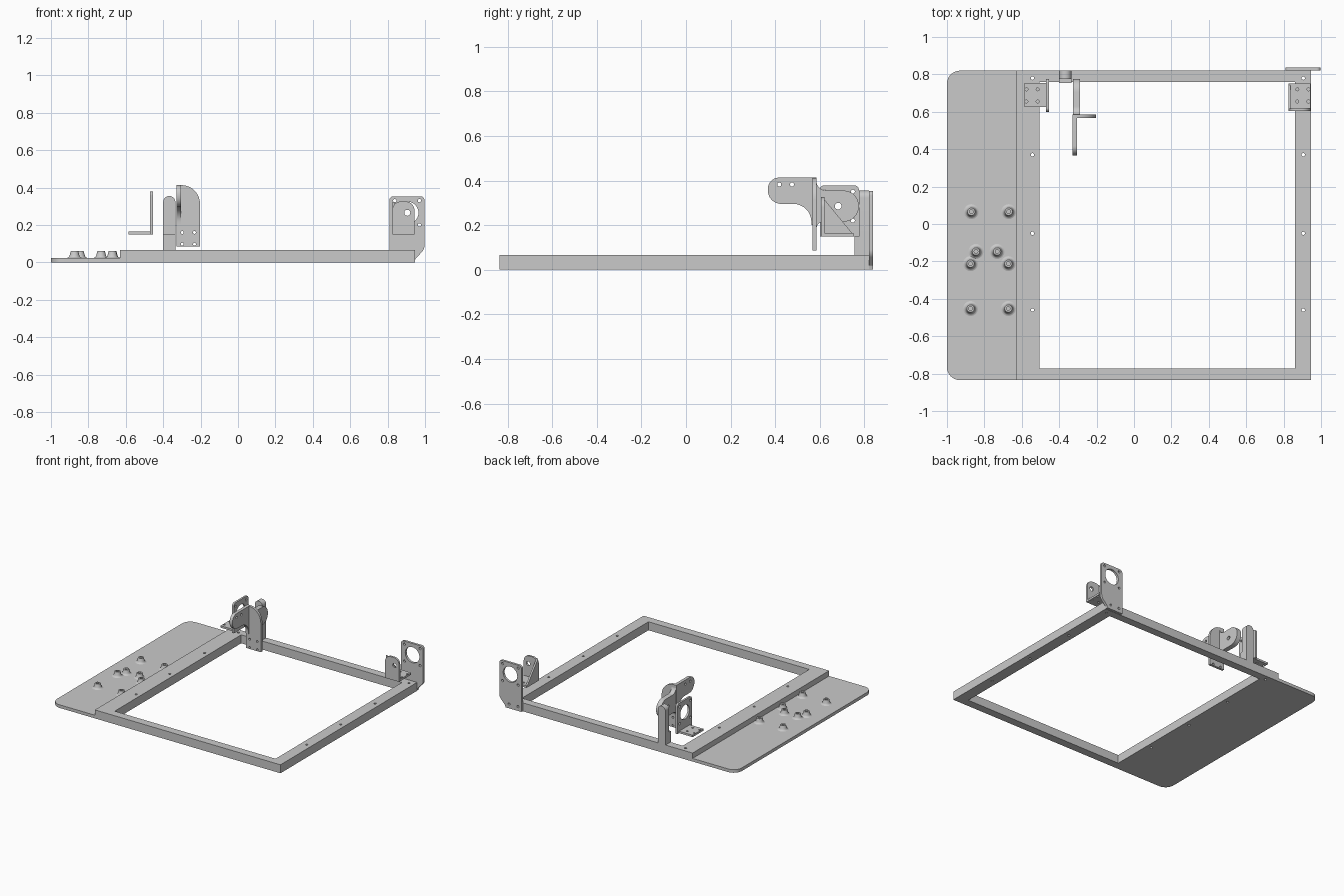
import bpy, bmesh, math
from mathutils import Vector, Matrix

if "Cube" in bpy.data.objects:
    bpy.data.objects.remove(bpy.data.objects["Cube"], do_unlink=True)

grey = bpy.data.materials.new("light_grey")
grey.use_nodes = True
COLOUR = (0.59, 0.59, 0.59, 1)
grey.diffuse_color = COLOUR
grey.node_tree.nodes["Principled BSDF"].inputs["Base Color"].default_value = COLOUR

# Local (u, v, depth) axes as world columns for each drawing plane
PLANES = {
    "xy": Matrix(((1, 0, 0), (0, 1, 0), (0, 0, 1))),
    "xz": Matrix(((1, 0, 0), (0, 0, 1), (0, 1, 0))),
    "yz": Matrix(((0, 0, 1), (1, 0, 0), (0, 1, 0))),
}


def add_object(name, mesh):
    obj = bpy.data.objects.new(name, mesh)
    bpy.context.collection.objects.link(obj)
    return obj


def finish(bm, name):
    bmesh.ops.remove_doubles(bm, verts=bm.verts, dist=0.00005)
    bmesh.ops.recalc_face_normals(bm, faces=bm.faces)
    mesh = bpy.data.meshes.new(name)
    bm.to_mesh(mesh)
    bm.free()
    mesh.materials.append(grey)
    for face in mesh.polygons:
        face.use_smooth = True
    mesh.set_sharp_from_angle(angle=math.radians(32))
    return mesh


def rounded(corners, steps=8):
    """Polygon from (u, v) or (u, v, radius) corners."""
    pts = [Vector((c[0], c[1], 0)) for c in corners]
    out = []
    for i, p in enumerate(pts):
        radius = corners[i][2] if len(corners[i]) > 2 else 0
        if not radius:
            out.append(p)
            continue
        a = (pts[i - 1] - p).normalized()
        b = (pts[(i + 1) % len(pts)] - p).normalized()
        half = a.angle(b) / 2
        reach = radius / math.tan(half)
        centre = p + (a + b).normalized() * radius / math.sin(half)
        start = (p + a * reach - centre).normalized()
        end = (p + b * reach - centre).normalized()
        out += [centre + start.slerp(end, k / steps) * radius for k in range(steps + 1)]
    return [p for i, p in enumerate(out) if (p - out[i - 1]).length > 0.0002]


def circle(u, v, r, n=24):
    return [Vector((u + r * math.cos(math.tau * k / n),
                    v + r * math.sin(math.tau * k / n), 0)) for k in range(n)]


def rect(u0, u1, v0, v1):
    return [(u0, v0), (u1, v0), (u1, v1), (u0, v1)]


def slab(name, plane, corners, low, high, holes=()):
    """Extrude a rounded outline with holes between two depths."""
    curve = bpy.data.curves.new(name, "CURVE")
    curve.dimensions = "2D"
    curve.fill_mode = "BOTH"
    curve.extrude = (high - low) / 2
    for loop in [rounded(corners), *holes]:
        spline = curve.splines.new("POLY")
        spline.points.add(len(loop) - 1)
        for point, co in zip(spline.points, loop):
            point.co = (co.x, co.y, 0, 1)
        spline.use_cyclic_u = True
    temp = add_object(name + "_outline", curve)
    bpy.context.view_layer.update()
    source = bpy.data.meshes.new_from_object(
        temp.evaluated_get(bpy.context.evaluated_depsgraph_get()))
    bm = bmesh.new()
    bm.from_mesh(source)
    bpy.data.objects.remove(temp)
    bpy.data.curves.remove(curve)
    bpy.data.meshes.remove(source)
    bmesh.ops.translate(bm, verts=bm.verts, vec=(0, 0, (low + high) / 2))
    bmesh.ops.transform(bm, verts=bm.verts, matrix=PLANES[plane].to_4x4())
    return add_object(name, finish(bm, name))


def hole_grid(us, vs, r):
    return [circle(u, v, r, 16) for u in us for v in vs]


# Base frame with a rectangular opening and rail screw holes
opening = rounded(rect(-0.505, 0.86, -0.773, 0.76))
slab("base_frame", "xy", rect(-0.63, 0.945, -0.835, 0.82), 0, 0.065,
     [opening] + hole_grid((-0.543, 0.905), (0.78, 0.37, -0.05, -0.46), 0.009))

# Thin side plate with rounded outer corners
slab("side_plate", "xy",
     [(-1, -0.835, 0.07), (-0.63, -0.835), (-0.63, 0.82), (-1, 0.82, 0.07)], 0, 0.024)

# Flared standoffs, turned from one profile
bm = bmesh.new()
profile = [(0.041, 0.0238), (0.034, 0.0255), (0.029, 0.03), (0.026, 0.037),
           (0.02, 0.06), (0.01, 0.06), (0.01, 0.026), (0, 0.026)]
verts = [bm.verts.new((r, 0, z)) for r, z in profile]
edges = [bm.edges.new(pair) for pair in zip(verts, verts[1:])]
bmesh.ops.spin(bm, geom=verts + edges, cent=(0, 0, 0), axis=(0, 0, 1),
               angle=math.tau, steps=24)
standoff = finish(bm, "standoff")
for xs, y in [((-0.87, -0.67), 0.066), ((-0.845, -0.732), -0.147),
              ((-0.874, -0.672), -0.212), ((-0.874, -0.672), -0.452)]:
    for x in xs:
        add_object("standoff", standoff).location = (x, y, 0)

# Upright motor panel on the back corner
slab("motor_panel", "xz",
     [(0.81, 0.002), (0.945, 0.002), (0.948, 0.018, 0.01), (0.997, 0.07, 0.05),
      (0.997, 0.353, 0.02), (0.81, 0.353, 0.02)], 0.82, 0.838,
     [circle(0.905, 0.265, 0.06, 32)]
     + hole_grid((0.838, 0.97), (0.2, 0.33), 0.009)
     + hole_grid((0.84, 0.915), (0.035,), 0.009))

# Small bracket beside the motor panel: foot, tab and gusset
slab("right_bracket_foot", "xy", rect(0.825, 0.943, 0.605, 0.752), 0.15, 0.165,
     hole_grid((0.873, 0.933), (0.655, 0.72), 0.008))
slab("right_bracket_tab", "xz",
     [(0.825, 0.15), (0.943, 0.15), (0.943, 0.325, 0.045), (0.825, 0.325, 0.045)],
     0.605, 0.62, [circle(0.905, 0.265, 0.016)])
slab("right_bracket_gusset", "yz", [(0.615, 0.16), (0.748, 0.16), (0.615, 0.322)],
     0.825, 0.838)

# Motor bracket on the other side: foot and upright plate
slab("left_bracket_foot", "xy", rect(-0.585, -0.46, 0.625, 0.755), 0.15, 0.165,
     hole_grid((-0.575, -0.515), (0.655, 0.72), 0.008))
slab("left_bracket_plate", "yz",
     [(0.6, 0.15), (0.775, 0.15), (0.775, 0.378, 0.02), (0.6, 0.378, 0.02)],
     -0.47, -0.455, [circle(0.685, 0.285, 0.055, 32)]
     + hole_grid((0.62, 0.748), (0.22, 0.35), 0.009))

# Round-topped post with a thicker base
slab("support_post", "xz",
     [(-0.4, 0.06), (-0.335, 0.06), (-0.335, 0.355, 0.0324), (-0.4, 0.355, 0.0324)],
     0.775, 0.82)
slab("support_post_base", "xz", rect(-0.4, -0.335, 0.06, 0.148), 0.755, 0.82)

# Swing lever: hub, cross flange and forward arm
slab("lever_hub", "yz",
     [(0.582, 0.41), (0.59, 0.355, 0.045), (0.775, 0.355, 0.069),
      (0.775, 0.215, 0.069), (0.59, 0.215, 0.03), (0.582, 0.17)],
     -0.326, -0.289, [circle(0.682, 0.285, 0.015)])
slab("lever_flange", "xz",
     [(-0.328, 0.086), (-0.203, 0.086), (-0.203, 0.413, 0.1), (-0.328, 0.413)],
     0.566, 0.585, hole_grid((-0.298, -0.233), (0.097, 0.16), 0.008))
slab("lever_arm", "yz",
     [(0.575, 0.413), (0.367, 0.413, 0.05), (0.367, 0.295, 0.06),
      (0.562, 0.295, 0.08), (0.562, 0.2), (0.575, 0.2)],
     -0.328, -0.304, hole_grid((0.418, 0.475), (0.382,), 0.009))
